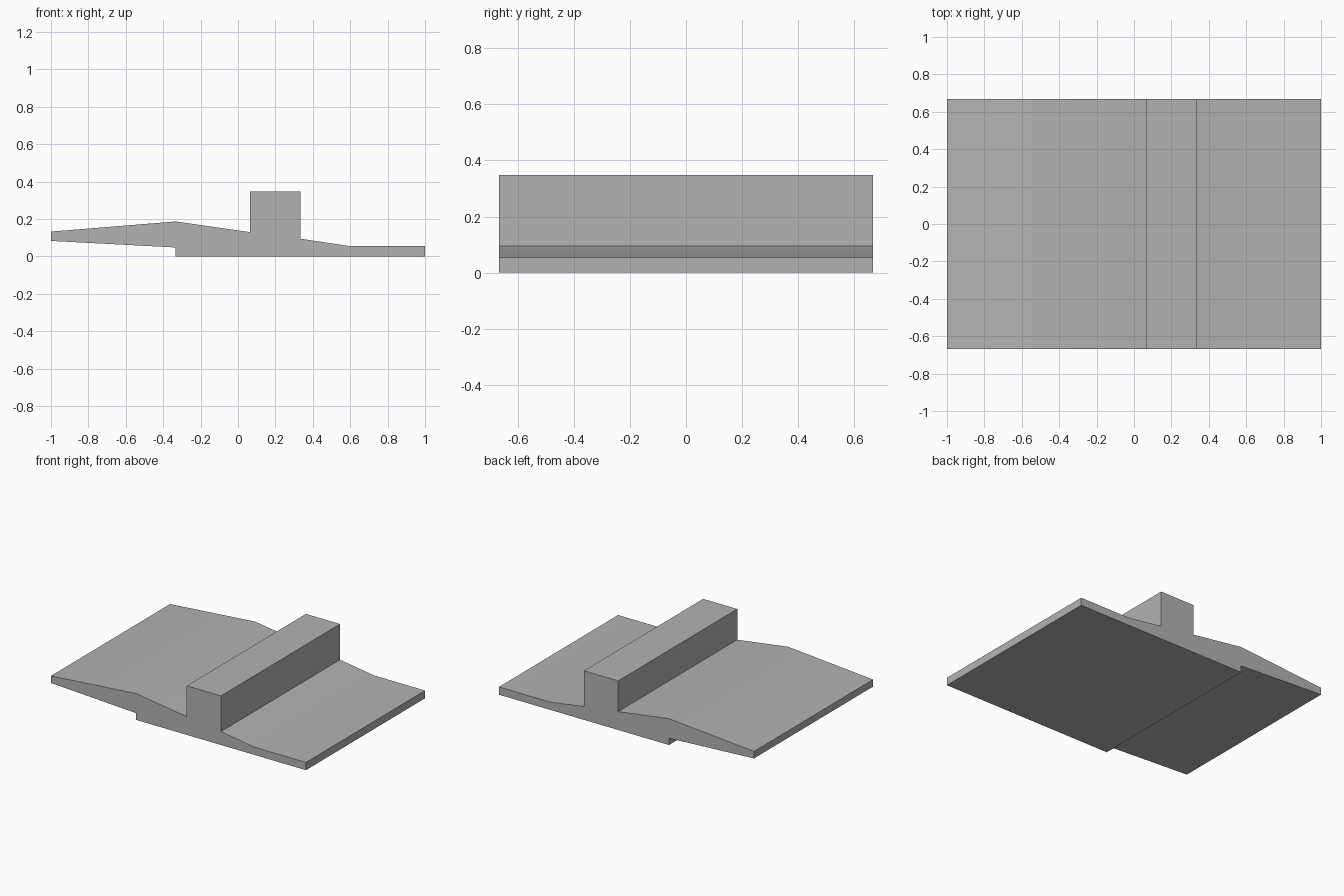
import bpy
import bmesh

if "Cube" in bpy.data.objects:
    bpy.data.objects.remove(bpy.data.objects["Cube"], do_unlink=True)

HALF_DEPTH = 0.667

# One flat grey for the whole part
grey = bpy.data.materials.new("plain_grey")
grey.use_nodes = True
colour = (0.45, 0.45, 0.45, 1)
grey.diffuse_color = colour
grey.node_tree.nodes["Principled BSDF"].inputs["Base Color"].default_value = colour

# Cross-section (x, z): base, thin right flange, upright rib, raised left wing
profile = [
    (-0.333, 0), (1, 0), (1, 0.055), (0.6, 0.055), (0.333, 0.095),
    (0.333, 0.348), (0.065, 0.348), (0.065, 0.13),
    (-0.333, 0.187), (-1, 0.133), (-1, 0.083), (-0.333, 0.048),
]

# Extrude the cross-section from front to back
bm = bmesh.new()
front = bm.faces.new([bm.verts.new((x, -HALF_DEPTH, z)) for x, z in profile])
swept = bmesh.ops.extrude_face_region(bm, geom=[front], use_keep_orig=True)
back_verts = [g for g in swept["geom"] if isinstance(g, bmesh.types.BMVert)]
bmesh.ops.translate(bm, verts=back_verts, vec=(0, 2 * HALF_DEPTH, 0))
bmesh.ops.recalc_face_normals(bm, faces=bm.faces)

mesh = bpy.data.meshes.new("ribbed_plate")
bm.to_mesh(mesh)
bm.free()
mesh.materials.append(grey)
plate = bpy.data.objects.new("ribbed_plate", mesh)
bpy.context.collection.objects.link(plate)

# Soften the shallow slopes, keep the hard corners
bpy.ops.object.select_all(action="DESELECT")
plate.select_set(True)
bpy.context.view_layer.objects.active = plate
bpy.ops.object.shade_smooth_by_angle(angle=0.52)
